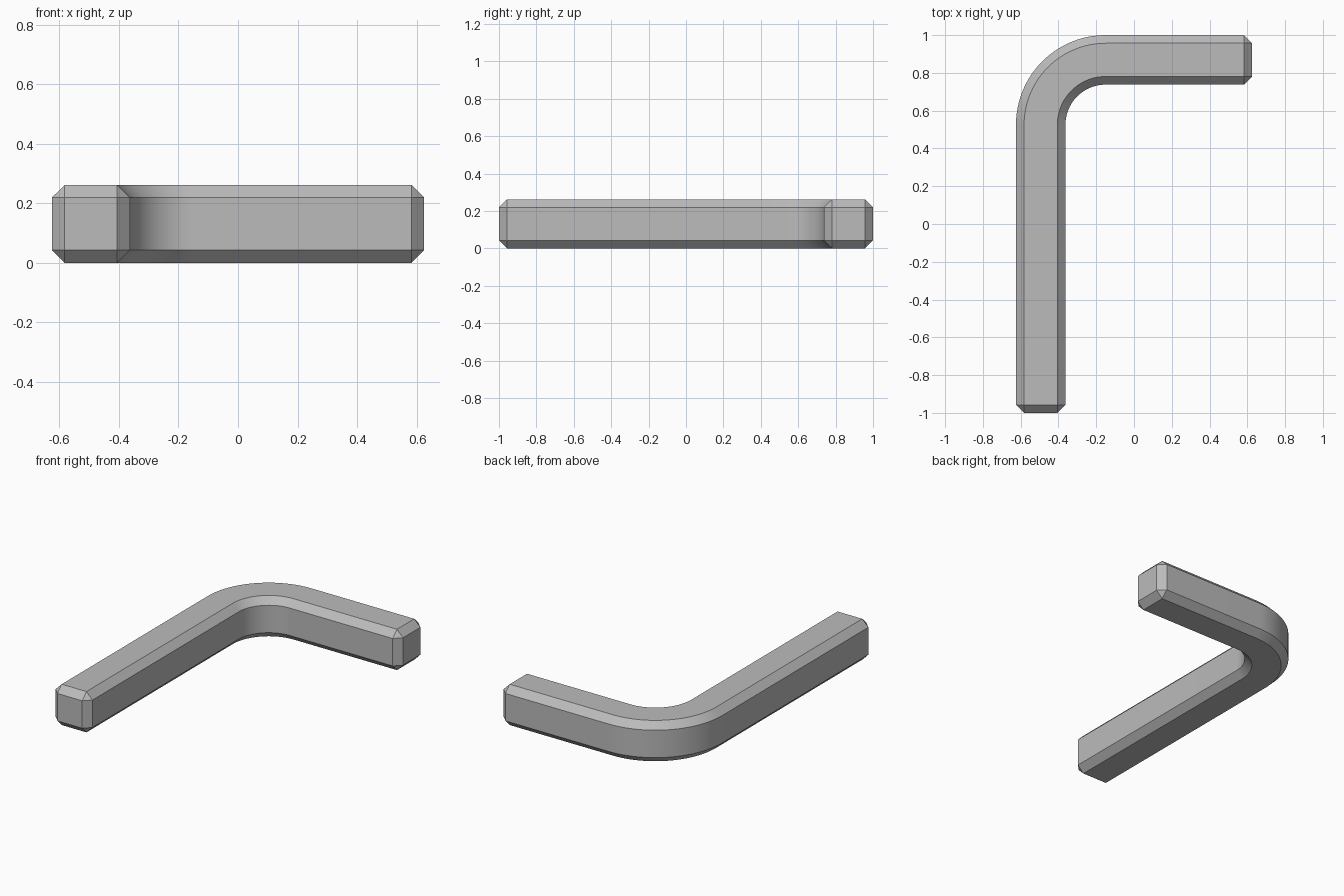
import bpy
import bmesh
import math
from mathutils import Vector

default = bpy.data.objects.get("Cube")
if default:
    bpy.data.objects.remove(default, do_unlink=True)

WIDTH = 0.262          # bar thickness
CHAMFER = 0.043        # edge bevel
LEFT, FRONT = -0.625, -1.0
BEND = Vector((-0.15, 0.525, 0))  # centre of the elbow
LONG_ARM = BEND.y - FRONT
SHORT_ARM = 0.625 - BEND.x

steel = bpy.data.materials.new("grey_steel")
steel.use_nodes = True
steel.diffuse_color = (0.5, 0.5, 0.5, 1)
steel.node_tree.nodes["Principled BSDF"].inputs["Base Color"].default_value = (0.5, 0.5, 0.5, 1)

bm = bmesh.new()


def extrude(face, offset):
    """Pull an end face along a straight arm and return the new end."""
    out = bmesh.ops.extrude_discrete_faces(bm, faces=[face])["faces"][0]
    bmesh.ops.translate(bm, verts=out.verts, vec=offset)
    return out


# Square front end of the long arm
corners = [(0, 0), (WIDTH, 0), (WIDTH, WIDTH), (0, WIDTH)]
start = bm.faces.new([bm.verts.new((LEFT + x, FRONT, z)) for x, z in corners])

# Sweep: long arm, quarter-turn elbow, short arm
section = list(start.verts)


def ring(points):
    """Join a new square section to the previous one."""
    global section
    new = [bm.verts.new(p) for p in points]
    for i in range(4):
        j = (i + 1) % 4
        bm.faces.new((section[i], section[j], new[j], new[i]))
    section = new


STEPS = 24
for k in range(STEPS + 1):
    a = math.pi / 2 * k / STEPS
    points = []
    for x, z in corners:
        r = BEND.x - LEFT - x
        points.append(BEND + Vector((-r * math.cos(a), r * math.sin(a), z)))
    ring(points)
ring([v.co + Vector((SHORT_ARM, 0, 0)) for v in section])
bm.faces.new(section)
bmesh.ops.recalc_face_normals(bm, faces=bm.faces[:])

# Chamfer every hard edge, including both ends
hard = [e for e in bm.edges if e.calc_face_angle(0) > math.radians(45)]
bmesh.ops.bevel(bm, geom=hard, offset=CHAMFER, offset_type='OFFSET', segments=1,
                profile=0.5, affect='EDGES', clamp_overlap=False, loop_slide=True)

mesh = bpy.data.meshes.new("bent_bar")
bm.to_mesh(mesh)
bm.free()
mesh.materials.append(steel)
bar = bpy.data.objects.new("bent_bar", mesh)
bpy.context.collection.objects.link(bar)

# Smooth elbow with crisp chamfers
bpy.ops.object.select_all(action='DESELECT')
bar.select_set(True)
bpy.context.view_layer.objects.active = bar
bpy.ops.object.shade_smooth_by_angle(angle=math.radians(30))
